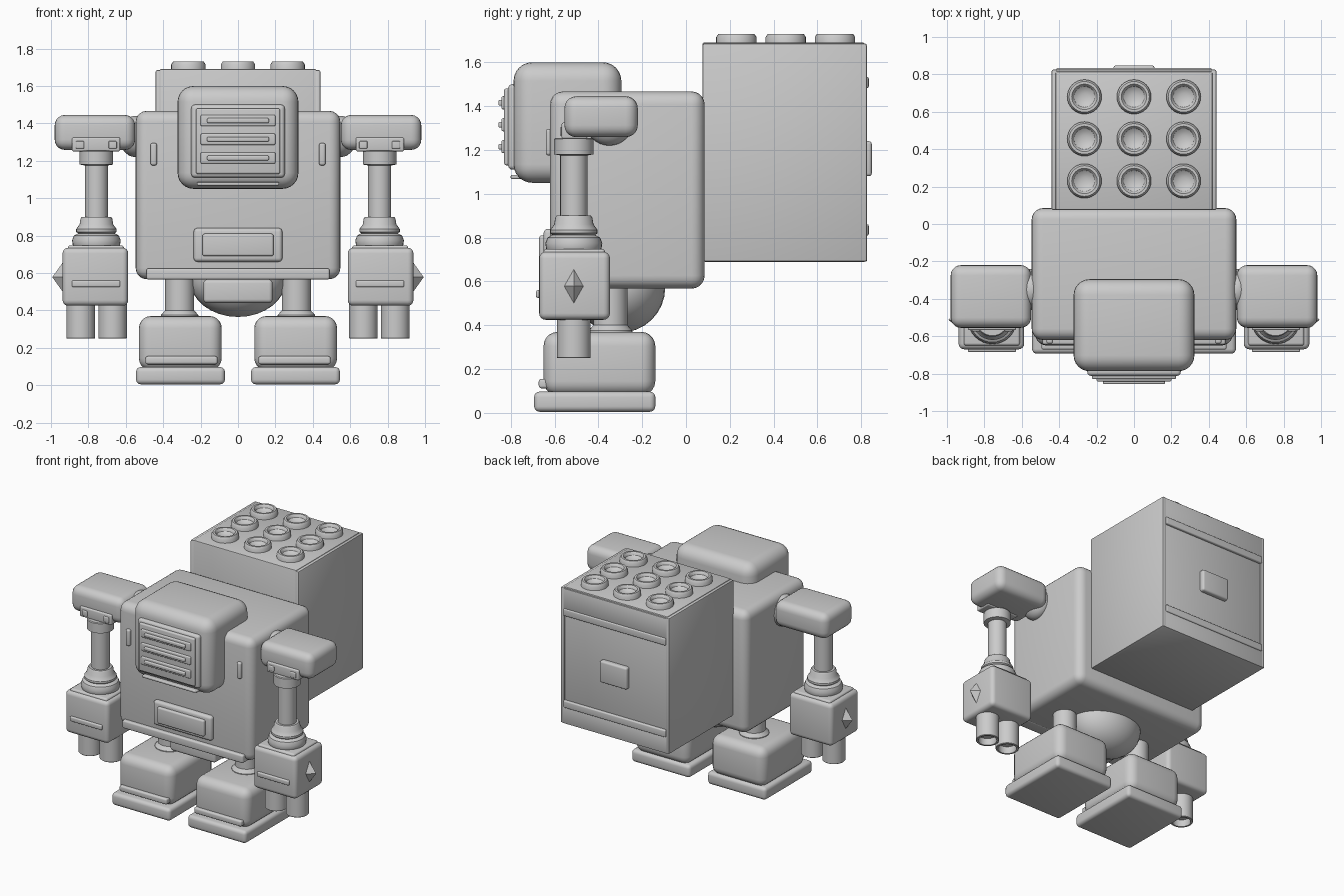
import bpy, bmesh, math
from mathutils import Vector, Matrix

cube = bpy.data.objects.get("Cube")
if cube:
    bpy.data.objects.remove(cube, do_unlink=True)

GREY = bpy.data.materials.new("light grey")
GREY.use_nodes = True
colour = (0.6, 0.6, 0.6, 1)
GREY.diffuse_color = colour
GREY.node_tree.nodes["Principled BSDF"].inputs["Base Color"].default_value = colour


def finish(name, bm, mirror=False):
    """Turn a bmesh into a shaded object, optionally mirrored across x."""
    bmesh.ops.recalc_face_normals(bm, faces=bm.faces)
    mesh = bpy.data.meshes.new(name)
    bm.to_mesh(mesh)
    bm.free()
    mesh.materials.append(GREY)
    obj = bpy.data.objects.new(name, mesh)
    bpy.context.collection.objects.link(obj)
    bpy.ops.object.select_all(action='DESELECT')
    obj.select_set(True)
    bpy.context.view_layer.objects.active = obj
    bpy.ops.object.shade_smooth_by_angle(angle=math.radians(35))
    if mirror:
        mod = obj.modifiers.new("mirror", 'MIRROR')
        mod.use_mirror_merge = False
    return obj


def box(name, x, y, z, bevel=0.01, segments=4, mirror=False):
    """Rounded box given by its (min, max) range on each axis."""
    bm = bmesh.new()
    bmesh.ops.create_cube(bm, size=1)
    for v in bm.verts:
        v.co = Vector([(lo + hi) / 2 + c * (hi - lo) for c, (lo, hi) in zip(v.co, (x, y, z))])
    bmesh.ops.bevel(bm, geom=bm.edges[:], offset=bevel, segments=segments,
                    profile=0.5, affect='EDGES')
    return finish(name, bm, mirror)


def lathe(name, profile, x, y, mirror=False, steps=32):
    """Spin a (radius, height) profile around an upright axis."""
    bm = bmesh.new()
    verts = [bm.verts.new((x + r, y, z)) for r, z in profile]
    edges = [bm.edges.new(pair) for pair in zip(verts, verts[1:])]
    bmesh.ops.spin(bm, geom=verts + edges, cent=(x, y, 0), axis=(0, 0, 1),
                   angle=math.tau, steps=steps, use_duplicate=False)
    bmesh.ops.remove_doubles(bm, verts=bm.verts, dist=0.0005)
    return finish(name, bm, mirror)


def ellipsoid(name, centre, radii, mirror=False):
    bm = bmesh.new()
    bmesh.ops.create_uvsphere(bm, u_segments=32, v_segments=16, radius=1,
                              matrix=Matrix.LocRotScale(centre, None, radii))
    return finish(name, bm, mirror)


def sym(half):
    return (-half, half)


# Torso with trim
box("torso", sym(0.547), (-0.62, 0.085), (0.567, 1.467), 0.06, 5)
box("waist_bar", sym(0.49), (-0.645, -0.55), (0.565, 0.625), 0.012)
box("belly_plate", sym(0.237), (-0.65, -0.6), (0.66, 0.84), 0.02)
box("belly_panel", sym(0.19), (-0.67, -0.62), (0.69, 0.81), 0.012)
box("chest_slot", (0.433, 0.468), (-0.64, -0.6), (1.175, 1.295), 0.012, mirror=True)

# Head with grille
box("head", sym(0.323), (-0.787, -0.295), (1.05, 1.6), 0.085, 6)
box("face_plate", sym(0.25), (-0.812, -0.75), (1.11, 1.5), 0.02)
box("face_panel", sym(0.225), (-0.83, -0.78), (1.13, 1.48), 0.01)
box("chin_lip", sym(0.22), (-0.8, -0.74), (1.068, 1.086), 0.006)
for i in range(3):
    z = 1.215 + 0.1 * i
    box(f"grille_frame_{i + 1}", sym(0.2), (-0.842, -0.8), (z - 0.03, z + 0.03), 0.008)
    box(f"grille_bar_{i + 1}", sym(0.165), (-0.856, -0.8), (z - 0.013, z + 0.013), 0.007)

# Backpack with side plates and rear trim
box("backpack", sym(0.42), (0.075, 0.815), (0.7, 1.69), 0.008, 2)
box("backpack_side", (0.41, 0.44), (0.075, 0.825), (0.69, 1.685), 0.008, 2, mirror=True)
box("backpack_floor", sym(0.435), (0.078, 0.822), (0.688, 0.74), 0.012, 2)
box("rear_edge_top", sym(0.425), (0.78, 0.825), (1.53, 1.68), 0.004, 2)
box("rear_edge_bottom", sym(0.425), (0.78, 0.825), (0.69, 0.82), 0.004, 2)
for label, z in (("top", 1.508), ("bottom", 0.835)):
    box(f"rear_band_{label}", sym(0.415), (0.79, 0.834), (z - 0.026, z + 0.026), 0.008)
box("rear_hatch", sym(0.11), (0.8, 0.848), (1.08, 1.24), 0.014)

# Grid of open ports on top
port = [(0.092, 1.67), (0.092, 1.715), (0.082, 1.73), (0.068, 1.73),
        (0.06, 1.722), (0.056, 1.71), (0.04, 1.699), (0.02, 1.694), (0, 1.692)]
for row in range(3):
    for col in range(3):
        lathe(f"port_{row + 1}_{col + 1}", port, 0.265 * (col - 1), 0.23 + 0.225 * row)

# Arms
ARM = (0.757, -0.512)
ellipsoid("shoulder_joint", (0.55, -0.35, 1.33), (0.085, 0.11, 0.11), mirror=True)
box("shoulder", (0.55, 0.98), (-0.555, -0.22), (1.258, 1.445), 0.055, 5, mirror=True)
box("shoulder_bracket", (0.63, 0.888), (-0.568, -0.45), (1.25, 1.325), 0.01, mirror=True)
for x in (0.67, 0.845):
    box("bracket_bolt", (x - 0.022, x + 0.022), (-0.576, -0.55), (1.265, 1.305), 0.006, mirror=True)
lathe("upper_arm", [(0, 1.255), (0.085, 1.255), (0.09, 1.25), (0.09, 1.18), (0.062, 1.175),
                    (0.062, 0.88), (0, 0.88)], *ARM, mirror=True)
lathe("wrist", [(0, 0.9), (0.078, 0.9), (0.085, 0.89), (0.09, 0.86), (0.108, 0.835),
                (0.108, 0.82), (0.098, 0.812), (0.12, 0.8), (0.13, 0.775),
                (0.125, 0.74), (0.11, 0.72), (0, 0.72)], *ARM, mirror=True)
box("hand_cap", (0.61, 0.91), (-0.65, -0.37), (0.7, 0.748), 0.014, mirror=True)
box("hand", (0.587, 0.938), (-0.67, -0.347), (0.425, 0.735), 0.03, mirror=True)
box("hand_strip", (0.63, 0.888), (-0.684, -0.64), (0.525, 0.56), 0.008, mirror=True)
for label, x in (("inner", 0.67), ("outer", 0.841)):
    lathe(f"finger_{label}", [(0, 0.45), (0.077, 0.45), (0.077, 0.253), (0.074, 0.25),
                              (0.062, 0.25), (0.06, 0.255), (0.06, 0.3), (0, 0.3)],
          x, ARM[1], mirror=True)

# Four-sided stud on the outside of each hand
bm = bmesh.new()
tip = bm.verts.new((0.993, ARM[1], 0.578))
ring = [bm.verts.new((0.93, ARM[1] + dy, 0.578 + dz))
        for dy, dz in ((0.05, 0), (0, 0.088), (-0.05, 0), (0, -0.088))]
bm.faces.new(ring)
for i in range(4):
    bm.faces.new((ring[i], ring[(i + 1) % 4], tip))
finish("hand_stud", bm, mirror=True)

# Pelvis, legs and feet
ellipsoid("pelvis", (0, -0.305, 0.57), (0.26, 0.21, 0.205))
box("pelvis_plate", sym(0.185), (-0.53, -0.3), (0.44, 0.565), 0.02)
lathe("leg", [(0, 0.6), (0.078, 0.6), (0.078, 0.4), (0.1, 0.375), (0.1, 0.34), (0, 0.34)],
      0.312, -0.345, mirror=True)
box("foot", (0.087, 0.53), (-0.65, -0.14), (0.08, 0.37), 0.065, 5, mirror=True)
box("sole", (0.07, 0.545), (-0.693, -0.14), (0.005, 0.097), 0.025, mirror=True)
box("toe_strip", (0.11, 0.495), (-0.672, -0.6), (0.112, 0.155), 0.012, mirror=True)
